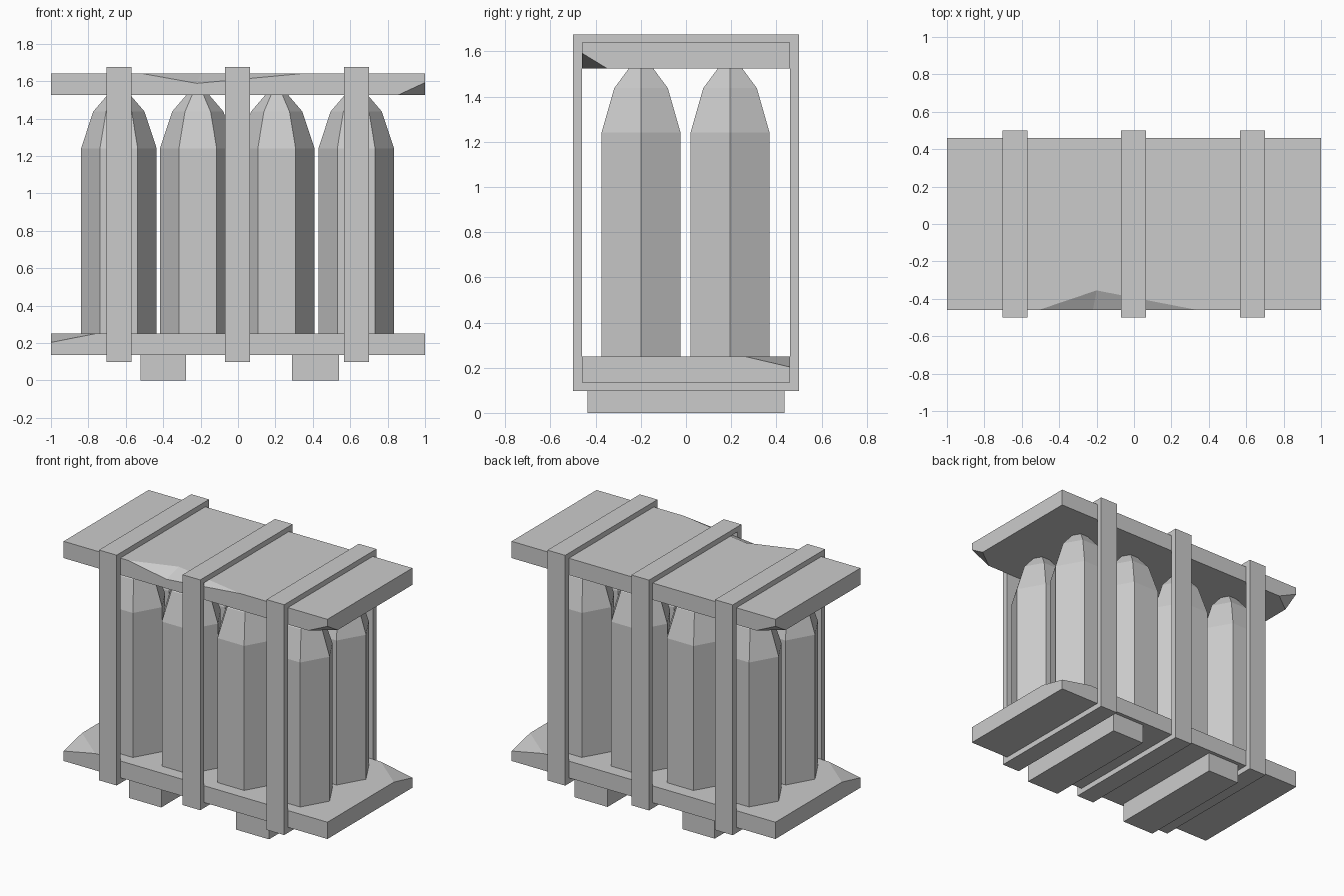
import bpy, bmesh, math
from mathutils import Vector

if "Cube" in bpy.data.objects:
    bpy.data.objects.remove(bpy.data.objects["Cube"])


def finish(name, bm):
    bmesh.ops.recalc_face_normals(bm, faces=bm.faces)
    me = bpy.data.meshes.new(name)
    bm.to_mesh(me)
    bm.free()
    ob = bpy.data.objects.new(name, me)
    bpy.context.collection.objects.link(ob)
    return ob


def add_box(bm, x, y, z):
    """Add a box from (min, max) ranges."""
    g = bmesh.ops.create_cube(bm, size=1)
    for v in g["verts"]:
        v.co = [r[0] if c < 0 else r[1] for c, r in zip(v.co, (x, y, z))]


def chip_corner(bm, corner, d):
    """Slice a box corner off; d holds the chip length along each axis."""
    c = Vector(corner)
    s = Vector((math.copysign(1, c.x), math.copysign(1, c.y), d[2] / abs(d[2])))
    n = Vector((s.x / d[0], s.y / d[1], s.z / abs(d[2])))
    p = c - Vector((s.x * d[0], 0, 0))
    r = bmesh.ops.bisect_plane(bm, geom=bm.verts[:] + bm.edges[:] + bm.faces[:],
                               plane_co=p, plane_no=n, clear_outer=True)
    edges = [e for e in r["geom_cut"] if isinstance(e, bmesh.types.BMEdge)]
    bmesh.ops.edgeloop_fill(bm, edges=edges)


X, Y = 1.0, 0.46

# Bottom board, with two worn upper corners
bm = bmesh.new()
add_box(bm, (-X, X), (-Y, Y), (0.135, 0.25))
for s in (-1, 1):
    chip_corner(bm, (s * X, s * Y, 0.25), (0.24, 0.20, 0.047))
finish("bottom_board", bm)

# Top board, with two worn lower corners
bm = bmesh.new()
add_box(bm, (-X, X), (-Y, Y), (1.525, 1.64))
for s in (-1, 1):
    chip_corner(bm, (s * X, -s * Y, 1.525), (0.145, 0.11, -0.067))
top = finish("top_board", bm)

# Splintered notch in the front edge of the top board
a, d = Vector((-0.51, -Y, 1.64)), Vector((0.34, -Y, 1.64))
b, e = Vector((-0.20, -0.355, 1.64)), Vector((-0.22, -Y, 1.588))
mid = (b + e) / 2
bm = bmesh.new()
for p in (a + (a - mid) * 0.2, d + (d - mid) * 0.2, b + (b - e) * 0.4, e + (e - b) * 0.4):
    bm.verts.new(p)
bmesh.ops.convex_hull(bm, input=bm.verts[:])
cutter = finish("notch_cutter", bm)
cutter.hide_render = True
cutter.hide_set(True)
mod = top.modifiers.new("notch", 'BOOLEAN')
mod.operation = 'DIFFERENCE'
mod.solver = 'EXACT'
mod.object = cutter

# Straps: rectangular bands around the boards
for i, x in enumerate((-0.637, -0.003, 0.633)):
    bm = bmesh.new()
    loops = []
    for sx in (-0.067, 0.067):
        for y, z0, z1 in ((0.5, 0.097, 1.675), (Y, 0.135, 1.64)):
            loops.append([bm.verts.new((x + sx, py, pz)) for py, pz in
                          ((-y, z0), (y, z0), (y, z1), (-y, z1))])
    lo, li, ro, ri = loops
    for p, q in ((lo, li), (ro, ri), (lo, ro), (li, ri)):
        for k in range(4):
            n = (k + 1) % 4
            bm.faces.new((p[k], p[n], q[n], q[k]))
    finish(f"strap_{i + 1}", bm)

# Feet
for i, (x0, x1) in enumerate(((-0.522, -0.277), (0.29, 0.54))):
    bm = bmesh.new()
    add_box(bm, (x0, x1), (-0.435, 0.435), (0, 0.135))
    finish(f"foot_{i + 1}", bm)

# Six-sided canisters with tapered tops, two rows of four
PROFILE = ((0.202, 0.25), (0.202, 1.24), (0.137, 1.437), (0.06, 1.527))
for j, y in enumerate((-0.199, 0.195)):
    for i, x in enumerate((-0.637, -0.215, 0.207, 0.632)):
        bm = bmesh.new()
        rings = [[bm.verts.new((x + r * math.cos(k * math.pi / 3),
                                y + r * math.sin(k * math.pi / 3), z))
                  for k in range(6)] for r, z in PROFILE]
        for p, q in zip(rings, rings[1:]):
            for k in range(6):
                n = (k + 1) % 6
                bm.faces.new((p[k], p[n], q[n], q[k]))
        bm.faces.new(rings[0])
        bm.faces.new(rings[-1])
        finish(f"canister_{j + 1}_{i + 1}", bm)
